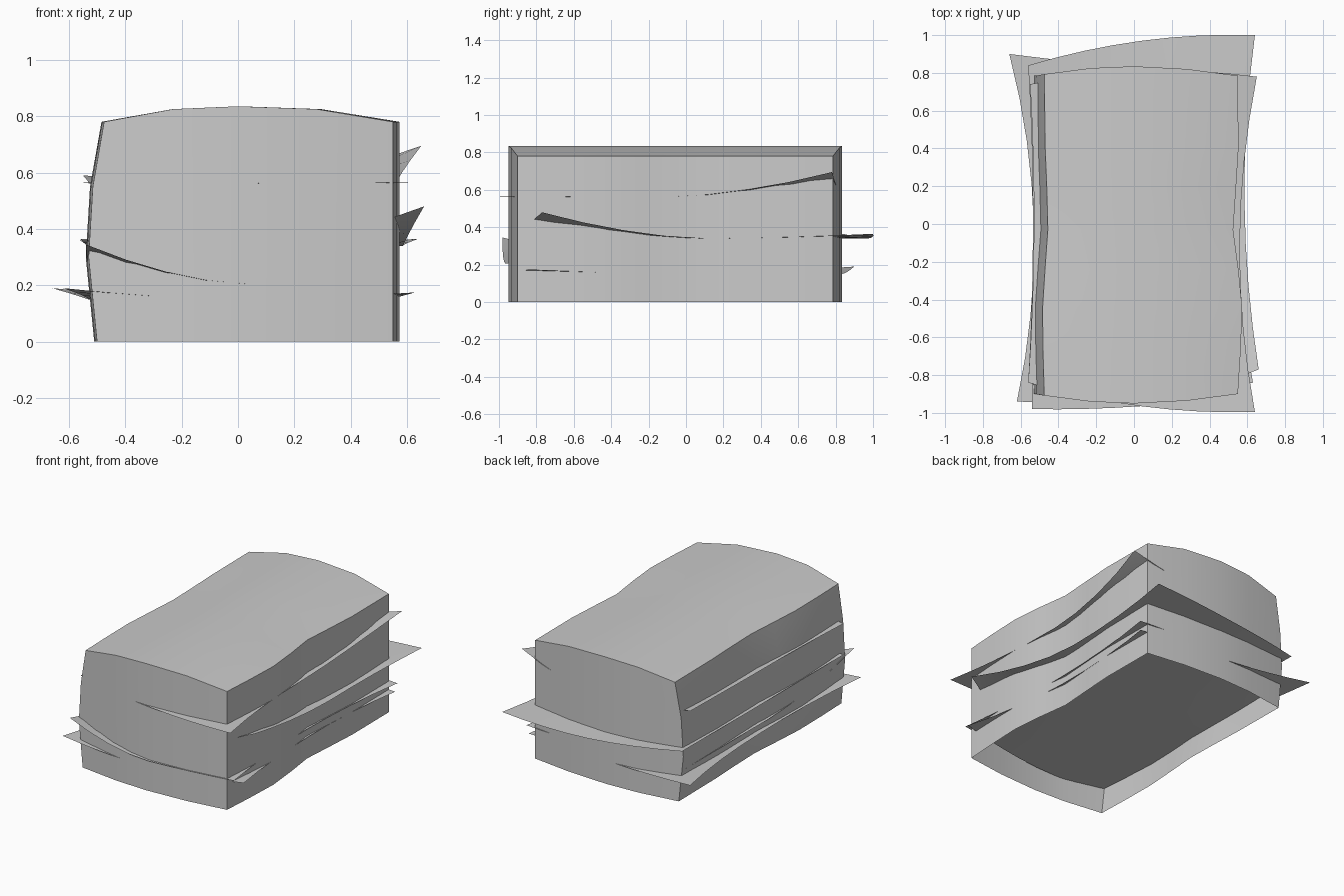
import bpy

if "Cube" in bpy.data.objects:
    bpy.data.objects.remove(bpy.data.objects["Cube"])


def make(name, verts, faces):
    mesh = bpy.data.meshes.new(name)
    mesh.from_pydata(verts, [], faces)
    mesh.update()
    ob = bpy.data.objects.new(name, mesh)
    bpy.context.collection.objects.link(ob)
    bpy.ops.object.select_all(action='DESELECT')
    bpy.context.view_layer.objects.active = ob
    ob.select_set(True)
    bpy.ops.object.shade_smooth_by_angle(angle=0.6)
    return ob


# Bale body: bulging cross-section swept front to back, open underneath
profile = [(-.50, 0), (-.53, .3), (-.515, .55), (-.475, .78),
           (-.23, .825), (0, .835), (.28, .825), (.55, .78), (.55, 0)]
# y position, left wall shift, right wall shift
rows = [(-.90, 0, 0), (-.68, -.007, .014), (-.45, -.01, .023), (-.24, .004, .003),
        (-.03, .02, -.025), (.19, .014, -.01), (.40, .005, .003), (.785, 0, 0)]
n = len(profile)


def bow(x):
    return .05 * max(0, 1 - (x / .52) ** 2)


verts = []
for i, (y, dl, dr) in enumerate(rows):
    end = -1 if i == 0 else (1 if i == len(rows) - 1 else 0)
    for x, z in profile:
        t = min(1, max(0, (x + .5) / 1.05))
        verts.append((x + dl * (1 - t) + dr * t, y + end * bow(x), z))
faces = [(i * n + j, i * n + j + 1, (i + 1) * n + j + 1, (i + 1) * n + j)
         for i in range(len(rows) - 1) for j in range(n - 1)]
faces = [f[::-1] for f in faces]
# Bowed end walls: vertical strips below the top edge
for row, flip in ((0, False), (len(rows) - 1, True)):
    y = rows[row][0]
    s = 1 if flip else -1
    o = row * n
    b = len(verts)
    verts += [(x, y + s * bow(x), 0) for x, z in profile[4:7]]
    strips = [(o, b, o + 4, o + 3, o + 2, o + 1), (b, b + 1, o + 5, o + 4),
              (b + 1, b + 2, o + 6, o + 5), (b + 2, o + 8, o + 7, o + 6)]
    faces += [f[::-1] if flip else f for f in strips]
make("bale_body", verts, faces)


# Straw layers: thin sheets through the bale with corners that curl out
def quad(a, m, b, s):
    return a * s * (s - 1) / 2 + m * (1 - s * s) + b * s * (s + 1) / 2


def layer(name, z0, corners, mids, res=8):
    fl, fr, br, bl = corners
    left, right, front, back = mids
    verts = []
    for i in range(res + 1):
        v = 2 * i / res - 1
        for j in range(res + 1):
            u = 2 * j / res - 1
            p, q = (u + 1) / 2, (v + 1) / 2
            x = quad(fl[0], left, bl[0], v) * (1 - p) + quad(fr[0], right, br[0], v) * p
            y = quad(fl[1], front, fr[1], u) * (1 - q) + quad(bl[1], back, br[1], u) * q
            z = z0
            for c, su, sv in ((fl, -1, -1), (fr, 1, -1), (br, 1, 1), (bl, -1, 1)):
                z += (c[2] - z0) * (max(0, su * u) * max(0, sv * v)) ** 1.7
            verts.append((x, y, z))
    r = res + 1
    faces = [(i * r + j, i * r + j + 1, (i + 1) * r + j + 1, (i + 1) * r + j)
             for i in range(res) for j in range(res)]
    make(name, verts, faces)


# corners: front left, front right, back right, back left
layer("straw_layer_top", .562,
      [(-.56, -.84, .565), (.64, -.995, .565), (.65, .78, .695), (-.55, .74, .59)],
      (-.53, .56, -.965, .81))
layer("straw_layer_middle", .34,
      [(-.56, -.84, .36), (.66, -.77, .48), (.64, 1.0, .365), (-.56, .84, .365)],
      (-.535, .585, -.92, .97))
layer("straw_layer_lower", .205,
      [(-.54, -.98, .345), (.60, -.90, .205), (.61, .79, .205), (-.52, .78, .205)],
      (-.525, .54, -.965, .81))
layer("straw_layer_bottom", .15,
      [(-.62, -.94, .19), (.63, -.84, .175), (.60, .78, .15), (-.66, .90, .19)],
      (-.53, .54, -.93, .83))
